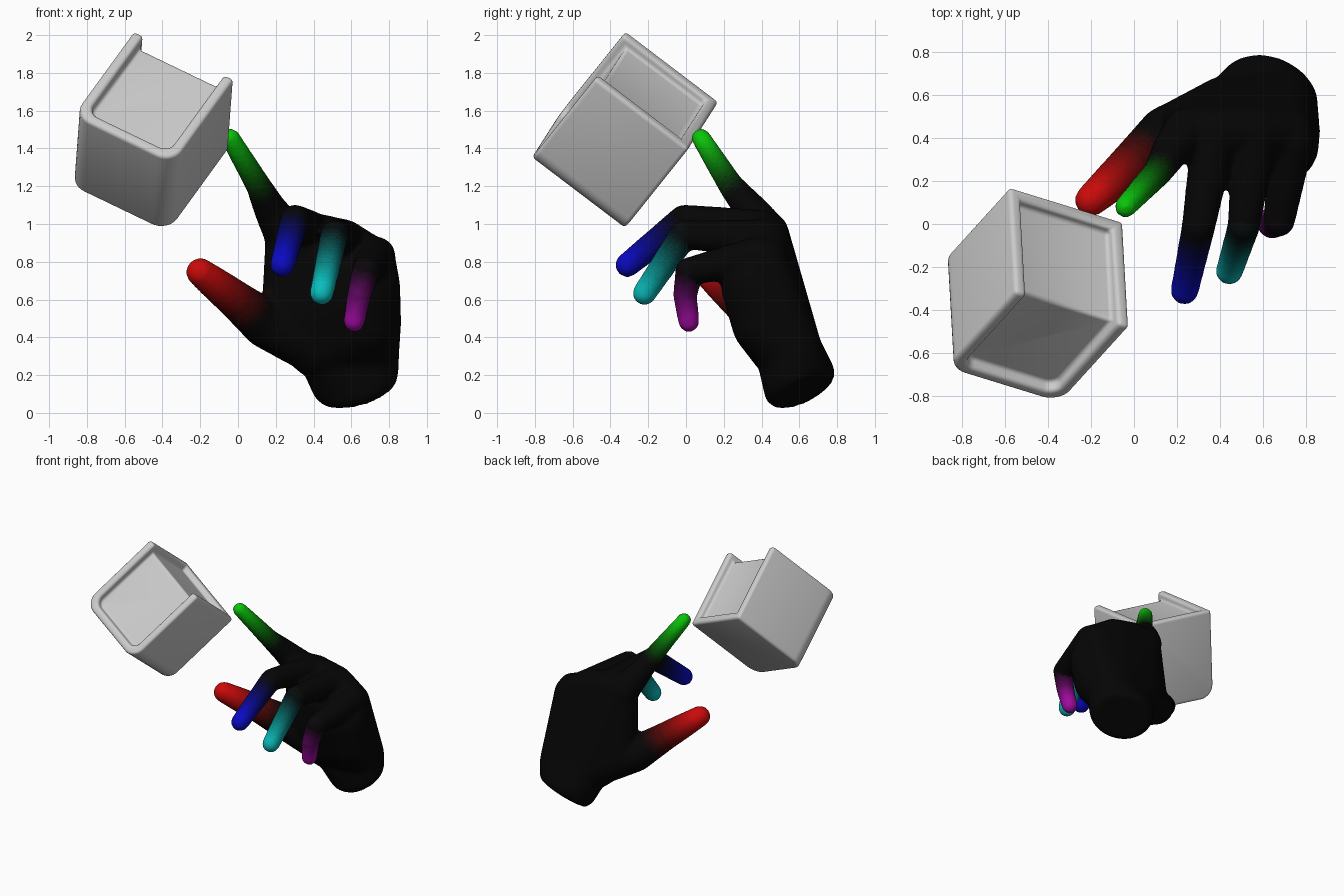
import bpy, bmesh, math
from mathutils import Vector, Matrix
from mathutils.geometry import intersect_point_line

if "Cube" in bpy.data.objects:
    bpy.data.objects.remove(bpy.data.objects["Cube"])


def mesh_object(name, bm):
    me = bpy.data.meshes.new(name)
    bm.to_mesh(me)
    bm.free()
    ob = bpy.data.objects.new(name, me)
    bpy.context.collection.objects.link(ob)
    return ob


def bake(ob):
    """Replace the mesh by its modified version."""
    dg = bpy.context.evaluated_depsgraph_get()
    me = bpy.data.meshes.new_from_object(ob.evaluated_get(dg))
    ob.modifiers.clear()
    ob.data = me


def smooth(ob, angle):
    bpy.ops.object.select_all(action='DESELECT')
    ob.select_set(True)
    bpy.context.view_layer.objects.active = ob
    bpy.ops.object.shade_smooth_by_angle(angle=math.radians(angle))


# ---------- Box: rounded lower corners, sunken panel in front and top ----------
def prism(name, w, bottom, top, r, y0, y1):
    pts = [(-w, top)]
    if r:
        for cx, start in ((-w + r, 180), (w - r, 270)):
            for i in range(9):
                t = math.radians(start + i * 90 / 8)
                pts.append((cx + r * math.cos(t), bottom + r + r * math.sin(t)))
    else:
        pts += [(-w, bottom), (w, bottom)]
    pts.append((w, top))
    bm = bmesh.new()
    f = bm.faces.new([bm.verts.new((x, y0, z)) for x, z in pts])
    ext = bmesh.ops.extrude_face_region(bm, geom=[f])
    bmesh.ops.translate(bm, vec=(0, y1 - y0, 0),
                        verts=[v for v in ext['geom'] if isinstance(v, bmesh.types.BMVert)])
    bmesh.ops.recalc_face_normals(bm, faces=bm.faces)
    return mesh_object(name, bm)


h = 0.305
low = -0.35
box = prism("tilted_box", h, low, h, 0.1, -h - 0.008, h)
cutters = [prism("front_cutter", 0.245, low + 0.06, 0.5, 0.06, -0.5, -0.26),
           prism("top_cutter", 0.245, 0.255, 0.5, 0, -0.5, 0.245)]
for c in cutters:
    c.hide_render = True
    m = box.modifiers.new("cut", 'BOOLEAN')
    m.object, m.operation, m.solver = c, 'DIFFERENCE', 'EXACT'
bev = box.modifiers.new("round", 'BEVEL')
bev.width, bev.segments, bev.limit_method = 0.021, 4, 'ANGLE'
bev.angle_limit = math.radians(40)
bake(box)
for c in cutters:
    bpy.data.objects.remove(c)
ax = Vector((0.52, -0.16, -0.25)).normalized()
up = Vector((0.29, 0.32, 0.40))
up = (up - ax * up.dot(ax)).normalized()
box.matrix_world = Matrix.Translation((-0.45, -0.315, 1.5)) @ \
    Matrix((ax, up.cross(ax), up)).transposed().to_4x4()
smooth(box, 35)

# ---------- Hand: hulls of spheres fused into one skin ----------
# each finger: (x, y, z, radius) from tip to knuckle, colour, fade length
fingers = {
    "thumb": ([(-0.2, 0.11, 0.745, 0.076), (-0.11, 0.19, 0.675, 0.09), (0, 0.29, 0.59, 0.104),
               (0.15, 0.42, 0.47, 0.13), (0.34, 0.48, 0.40, 0.16)], (0.6, 0.003, 0.003), 0.42),
    "index": ([(-0.04, 0.08, 1.455, 0.052), (0.11, 0.24, 1.2, 0.068), (0.17, 0.34, 1.08, 0.088),
               (0.25, 0.43, 0.95, 0.115)], (0.003, 0.55, 0.003), 0.38),
    "middle": ([(0.235, -0.31, 0.783, 0.066), (0.30, -0.01, 1.025, 0.079),
                (0.37, 0.40, 0.97, 0.105)], (0.003, 0.003, 0.55), 0.36),
    "ring": ([(0.443, -0.22, 0.633, 0.064), (0.51, -0.01, 0.945, 0.076),
              (0.56, 0.40, 0.92, 0.105)], (0.003, 0.5, 0.5), 0.37),
    "little": ([(0.615, 0.015, 0.483, 0.057), (0.64, -0.005, 0.62, 0.064),
                (0.675, 0.015, 0.75, 0.074), (0.73, 0.38, 0.83, 0.105)],
               (0.35, 0.003, 0.35), 0.27),
}
palm = [(0.26, 0.43, 0.94, 0.115), (0.38, 0.43, 0.95, 0.115), (0.56, 0.43, 0.9, 0.125),
        (0.72, 0.42, 0.81, 0.115), (0.675, 0.37, 0.67, 0.185), (0.675, 0.43, 0.48, 0.19),
        (0.69, 0.56, 0.32, 0.165), (0.43, 0.51, 0.36, 0.18), (0.25, 0.47, 0.47, 0.13)]
wrist = [(0.69, 0.56, 0.32, 0.165), (0.47, 0.53, 0.35, 0.17)]

bm = bmesh.new()


def hull(balls, disc=()):
    part = bmesh.new()
    for x, y, z, r in balls:
        bmesh.ops.create_icosphere(part, subdivisions=3, radius=r,
                                   matrix=Matrix.Translation((x, y, z)))
    for p in disc:
        part.verts.new(p)
    src = [v.co.copy() for v in part.verts]
    part.free()
    new = [bm.verts.new(p) for p in src]
    out = bmesh.ops.convex_hull(bm, input=new)
    junk = {v for v in out['geom_interior'] + out['geom_unused']
            if isinstance(v, bmesh.types.BMVert)}
    bmesh.ops.delete(bm, geom=list(junk), context='VERTS')


for chain, _, _ in fingers.values():
    for pair in zip(chain, chain[1:]):
        hull(pair)
hull(palm)
# slanted flat end of the wrist
axis = Vector((0.3, 0.45, -0.84)).normalized()
side = Vector((0.94, -0.3, 0.17))
side = (side - axis * side.dot(axis)).normalized()
front = axis.cross(side)
end = Vector((0.64, 0.625, 0.115))
rings = [(0.93, 0.0), (1.05, -0.05)]
hull(wrist, [end + axis * d + s * (side * 0.225 * math.cos(k * math.pi / 16)
             + front * 0.19 * math.sin(k * math.pi / 16)) for s, d in rings for k in range(32)])
bmesh.ops.recalc_face_normals(bm, faces=bm.faces)
hand = mesh_object("pointing_hand", bm)
rm = hand.modifiers.new("fuse", 'REMESH')
rm.mode, rm.voxel_size = 'VOXEL', 0.016
sm = hand.modifiers.new("soften", 'SMOOTH')
sm.factor, sm.iterations = 0.5, 8
bake(hand)

# ---------- Colours fading from each fingertip to black ----------
BLACK, STEPS = 0.0015, 16
hand.data.materials.clear()


def add_material(name, rgb):
    m = bpy.data.materials.new(name)
    m.diffuse_color = (*rgb, 1)
    m.use_nodes = True
    m.node_tree.nodes["Principled BSDF"].inputs["Base Color"].default_value = m.diffuse_color
    hand.data.materials.append(m)


add_material("black", (BLACK,) * 3)
for name, (_, rgb, _) in fingers.items():
    for i in range(1, STEPS + 1):
        f = (i / STEPS) ** 2
        add_material(f"{name}_{i}", [BLACK + (c - BLACK) * f for c in rgb])


def along(chain, p):
    """Gap to the finger's skin, and distance travelled from its tip."""
    best, walked = (9, 0), 0
    for s, e in zip(chain, chain[1:]):
        a, b = Vector(s[:3]), Vector(e[:3])
        t = min(1, max(0, intersect_point_line(p, a, b)[1]))
        gap = (p - a.lerp(b, t)).length - (s[3] + (e[3] - s[3]) * t)
        best = min(best, (gap, walked + t * (b - a).length))
        walked += (b - a).length
    return best


for poly in hand.data.polygons:
    gap, dist, k = min((*along(ch, poly.center), k)
                       for k, (ch, _, _) in enumerate(fingers.values()))
    fade = list(fingers.values())[k][2]
    level = round(STEPS * min(1, max(0, 1 - (dist - 0.03) / fade)))
    poly.material_index = k * STEPS + level if level and gap < 0.05 else 0
smooth(hand, 60)
